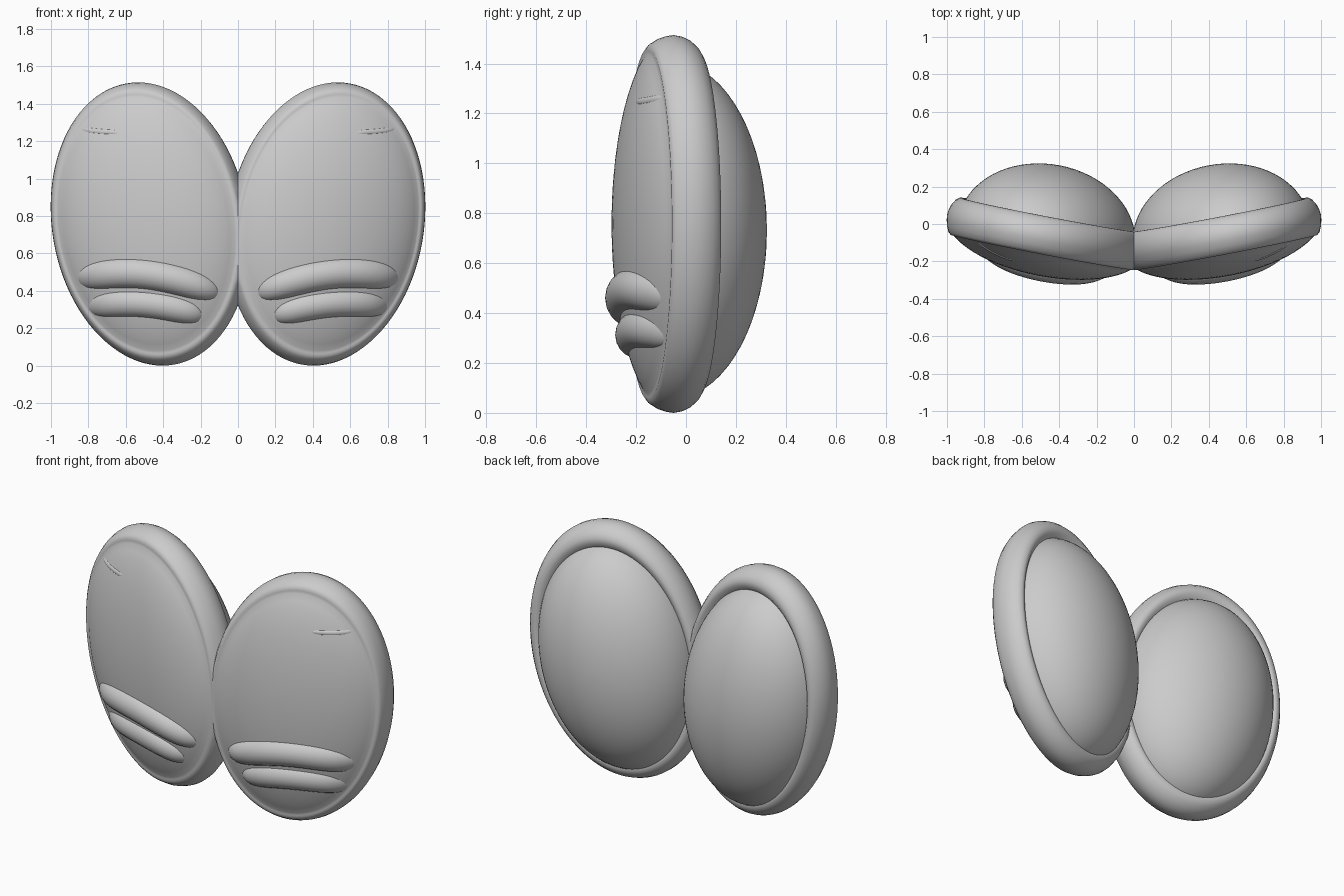
import bpy, bmesh, math
from mathutils import Vector

if "Cube" in bpy.data.objects:
    bpy.data.objects.remove(bpy.data.objects["Cube"])

CX, CY, CZ = 0.47, -0.055, 0.757      # centre of the right-hand oval
A, B = 0.536, 0.757                   # half width, half height
FRONT = 0.225                         # bulge of the front lid
SHEAR = 0.086                         # sideways lean of the oval
C, S = math.cos(math.radians(11)), math.sin(math.radians(11))

grey = bpy.data.materials.new("plain_grey")
grey.diffuse_color = (0.6, 0.6, 0.6, 1)
grey.use_nodes = True
grey.node_tree.nodes["Principled BSDF"].inputs["Base Color"].default_value = grey.diffuse_color


def place(u, w, h):
    """Oval frame (across, depth, height) to world."""
    return Vector((CX + u * C - w * S + SHEAR * h, CY + u * S + w * C, CZ + h))


def finish(bm, name):
    bmesh.ops.recalc_face_normals(bm, faces=bm.faces)
    me = bpy.data.meshes.new(name)
    bm.to_mesh(me)
    bm.free()
    me.materials.append(grey)
    for p in me.polygons:
        p.use_smooth = True
    ob = bpy.data.objects.new(name, me)
    bpy.context.collection.objects.link(ob)
    m = ob.modifiers.new("mirror", 'MIRROR')
    m.use_bisect_axis[0] = True
    m.use_mirror_merge = False
    return ob


def skin(rings, name):
    """Join closed rings of points, with end caps."""
    bm = bmesh.new()
    vs = [[bm.verts.new(p) for p in r] for r in rings]
    n = len(vs[0])
    for r0, r1 in zip(vs, vs[1:]):
        for i in range(n):
            bm.faces.new((r0[i], r0[(i + 1) % n], r1[(i + 1) % n], r1[i]))
    bm.faces.new(vs[0])
    bm.faces.new(vs[-1])
    return finish(bm, name)


def oval(profile, name, a=A, b=B, dz=0.0, n=96):
    """Sweep a (radius fraction, depth) profile around the oval."""
    rings = []
    for r, w in profile:
        ts = [2 * math.pi * i / n for i in range(n)]
        rings.append([place(r * a * math.cos(t), w, r * b * math.sin(t) + dz) for t in ts])
    skin(rings, name)


def lid_y(x, z):
    """Front surface of the lid at x, z."""
    h = z - CZ
    dx = x - CX - SHEAR * h
    k = max(0.0, 1 - (h / B) ** 2)
    qa = (S / A) ** 2 + (C / FRONT) ** 2
    qb = 2 * dx * C * S * (1 / A ** 2 - 1 / FRONT ** 2)
    qc = (dx * C / A) ** 2 + (dx * S / FRONT) ** 2 - k
    return CY + (-qb - math.sqrt(max(0.0, qb * qb - 4 * qa * qc))) / (2 * qa)


def fold(ctrl, radius, sink, name, n=40, m=20):
    """Tapered roll following the lid; ctrl is start, middle, end in x, z."""
    (x0, z0), (x1, z1), (x2, z2) = ctrl
    rings = []
    for i in range(n + 1):
        t = i / n
        l0, l1, l2 = (1 - t) * (1 - 2 * t), 4 * t * (1 - t), t * (2 * t - 1)
        x, z = l0 * x0 + l1 * x1 + l2 * x2, l0 * z0 + l1 * z1 + l2 * z2
        e = abs(2 * t - 1)
        r = radius * max(0.03, (1 - e ** 5)) ** 0.5
        y = lid_y(x, z) + sink
        dz = (4 * (1 - 2 * t) * z1 + (4 * t - 3) * z0 + (4 * t - 1) * z2)
        dx = (4 * (1 - 2 * t) * x1 + (4 * t - 3) * x0 + (4 * t - 1) * x2)
        up = Vector((-dz, 0, dx)).normalized()
        rings.append([Vector((x, y, z)) + up * r * math.cos(q) + Vector((0, r * math.sin(q), 0))
                      for q in [2 * math.pi * j / m for j in range(m)]])
    skin(rings, name)


# front lid running into a rounded rim
lid = [(math.sin(q), -FRONT * math.cos(q)) for q in [math.radians(1 + 5.2 * i) for i in range(13)]]
rim = [(0.915, -0.097), (0.93, -0.098), (0.955, -0.085), (0.98, -0.055), (0.995, -0.022), (1, 0.005),
       (0.993, 0.035), (0.975, 0.064), (0.945, 0.09), (0.91, 0.105), (0.87, 0.105), (0.82, 0.08), (0.75, 0.02)]
oval(lid + rim, "lid_and_rim")

# domed back
dome = [(math.cos(q), 0.375 * math.sin(q)) for q in [math.radians(4.95 * i) for i in range(19)]]
oval(dome, "back_dome", a=0.475, b=0.675, dz=-0.025)

# folds under the lid and a faint crease near the top
fold([(0.09, 0.375), (0.5, 0.492), (0.87, 0.455)], 0.085, 0.038, "upper_fold")
fold([(0.17, 0.26), (0.5, 0.335), (0.82, 0.315)], 0.08, 0.045, "lower_fold")
fold([(0.62, 1.245), (0.74, 1.25), (0.85, 1.265)], 0.018, 0.014, "top_crease")
